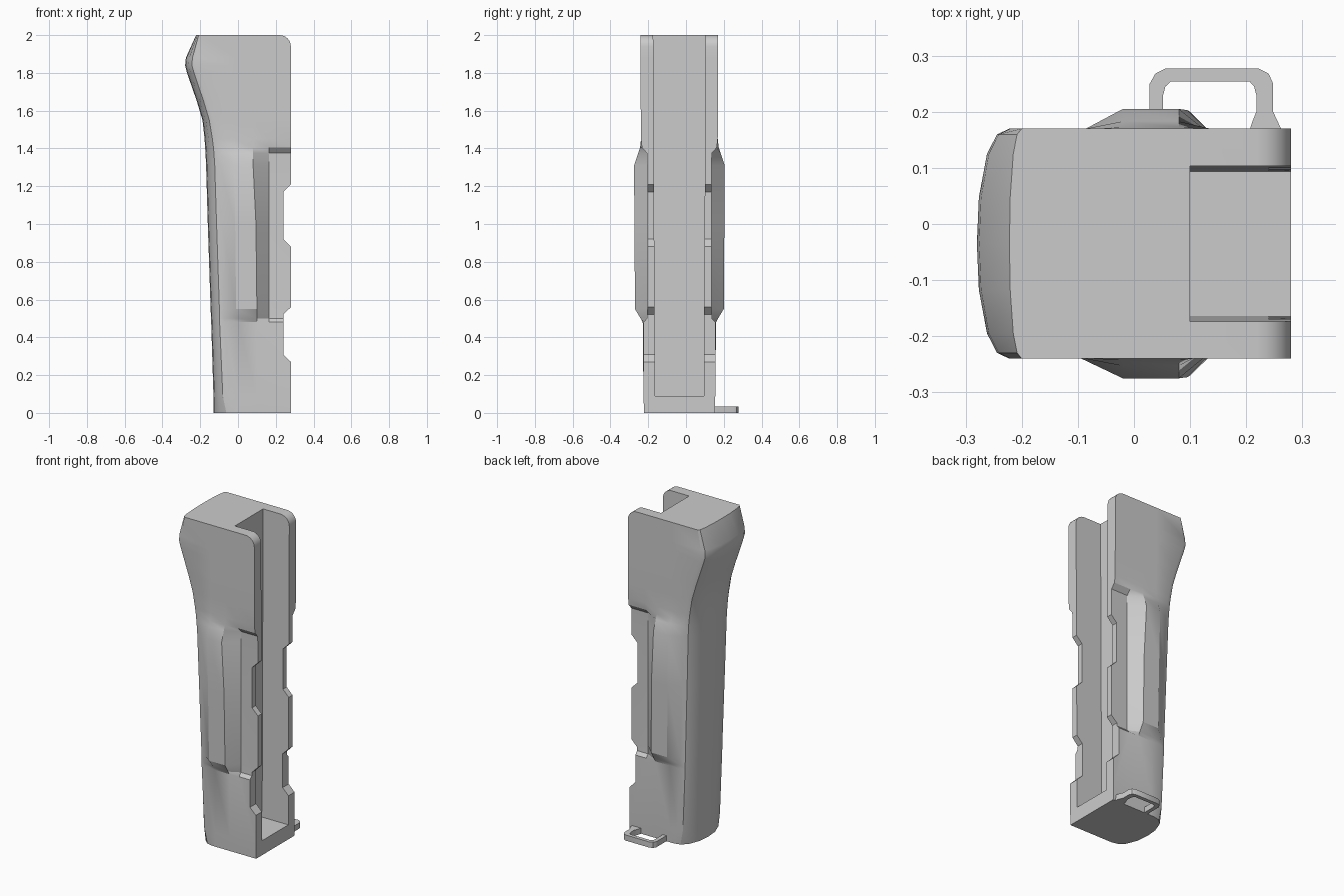
import bpy
import bmesh
import math

cube = bpy.data.objects.get("Cube")
if cube:
    bpy.data.objects.remove(cube, do_unlink=True)

grey = bpy.data.materials.new("plain_grey")
grey.use_nodes = True
GREY = (0.6, 0.6, 0.6, 1)
grey.diffuse_color = GREY
grey.node_tree.nodes["Principled BSDF"].inputs["Base Color"].default_value = GREY

MID = -0.035      # centre plane of the grip in y
FRONT = 0.28      # open edge of the grip in x


def finish(name, bm):
    bmesh.ops.recalc_face_normals(bm, faces=bm.faces)
    mesh = bpy.data.meshes.new(name)
    bm.to_mesh(mesh)
    bm.free()
    mesh.materials.append(grey)
    obj = bpy.data.objects.new(name, mesh)
    bpy.context.collection.objects.link(obj)
    return obj


def loft(name, rings):
    """Skin a list of equal-length closed rings and cap both ends."""
    bm = bmesh.new()
    loops = [[bm.verts.new(p) for p in ring] for ring in rings]
    n = len(loops[0])
    for low, high in zip(loops, loops[1:]):
        for i in range(n):
            j = (i + 1) % n
            bm.faces.new((low[i], low[j], high[j], high[i]))
    bm.faces.new(loops[0])
    bm.faces.new(loops[-1])
    return finish(name, bm)


def cut(target, cutter):
    cutter.hide_render = True
    mod = target.modifiers.new("cut", "BOOLEAN")
    mod.operation = "DIFFERENCE"
    mod.solver = "EXACT"
    mod.object = cutter
    bpy.context.view_layer.objects.active = target
    bpy.ops.object.modifier_apply(modifier=mod.name)
    bpy.data.objects.remove(cutter, do_unlink=True)


def section(z, back, edge, side, panel, rail, x0, x1, x2):
    """Cross-section: curved back, side, raised panel, then thin front rail."""
    d = edge - back
    half = [(back + d * u, side * v)
            for u, v in ((0.06, 0.4), (0.31, 0.78), (0.62, 0.95), (1, 1))]
    half += [(x0, panel), (x1, panel), (x2, rail), (FRONT, rail)]
    ring = [(back, 0)] + half + [(x, -y) for x, y in reversed(half)]
    return [(x, y + MID, z) for x, y in ring]


# Grip body: height, back, side edge, half widths (side, panel, rail), panel x
levels = [
    (0.00, -0.13, -0.02, 0.187, 0.187, 0.187, 0.00, 0.10, 0.165),
    (0.09, -0.13, -0.05, 0.190, 0.190, 0.190, 0.00, 0.10, 0.165),
    (0.48, -0.142, -0.07, 0.192, 0.194, 0.190, 0.00, 0.10, 0.165),
    (0.50, -0.143, -0.07, 0.192, 0.205, 0.172, 0.00, 0.10, 0.165),
    (0.55, -0.145, -0.07, 0.192, 0.235, 0.170, -0.01, 0.10, 0.165),
    (1.00, -0.160, -0.085, 0.196, 0.238, 0.170, -0.015, 0.095, 0.165),
    (1.31, -0.169, -0.095, 0.200, 0.240, 0.170, -0.02, 0.08, 0.165),
    (1.375, -0.172, -0.100, 0.202, 0.218, 0.172, -0.02, 0.08, 0.165),
    (1.405, -0.174, -0.103, 0.202, 0.208, 0.198, -0.02, 0.08, 0.165),
    (1.45, -0.177, -0.110, 0.203, 0.203, 0.203, -0.02, 0.08, 0.165),
    (1.55, -0.188, -0.130, 0.204, 0.204, 0.204, -0.02, 0.08, 0.165),
    (1.65, -0.218, -0.160, 0.205, 0.205, 0.205, -0.02, 0.08, 0.165),
    (1.80, -0.270, -0.210, 0.205, 0.205, 0.205, -0.02, 0.08, 0.165),
    (1.84, -0.280, -0.222, 0.205, 0.205, 0.205, -0.02, 0.08, 0.165),
    (1.88, -0.276, -0.220, 0.205, 0.205, 0.205, -0.02, 0.08, 0.165),
    (2.00, -0.222, -0.200, 0.205, 0.205, 0.205, -0.02, 0.08, 0.165),
]
body = loft("grip_body", [section(*level) for level in levels])


def slot_ring(z, half):
    return [(0.10, MID - half, z), (0.4, MID - half, z),
            (0.4, MID + half, z), (0.10, MID + half, z)]


# Long open channel
cut(body, loft("channel_cutter", [slot_ring(0.09, 0.129), slot_ring(2.1, 0.139)]))


def side_prism(name, profile):
    return loft(name, [[(x, y, z) for x, z in profile] for y in (-0.5, 0.5)])


# Two notches along the front rails
for z0, z1 in ((0.27, 0.56), (0.88, 1.21)):
    cut(body, side_prism("notch_cutter", [
        (FRONT + 0.04, z0 - 0.04), (0.24, z0 + 0.04),
        (0.24, z1 - 0.04), (FRONT + 0.04, z1 + 0.04)]))

# Rounded upper front corner
arc = [(0.22 + 0.06 * math.cos(a), 1.94 + 0.06 * math.sin(a))
       for a in (math.radians(15 * i) for i in range(7))]
cut(body, side_prism("corner_cutter", arc + [(0.22, 2.1), (0.4, 2.1), (0.4, 1.94)]))

# Strap loop at the base, as a flat bar between outer and inner outlines
outer = [(0.028, 0.13), (0.028, 0.25), (0.038, 0.268), (0.056, 0.277),
         (0.222, 0.277), (0.24, 0.268), (0.248, 0.25), (0.248, 0.2),
         (0.262, 0.17), (0.262, 0.13)]
inner = [(0.052, 0.13), (0.052, 0.23), (0.056, 0.245), (0.066, 0.254),
         (0.206, 0.254), (0.214, 0.245), (0.218, 0.23), (0.218, 0.2),
         (0.21, 0.18), (0.195, 0.13)]
bm = bmesh.new()
grid = [[bm.verts.new((x, y, z)) for x, y in line]
        for line, z in ((outer, 0), (outer, 0.035), (inner, 0.035), (inner, 0))]
for k in range(4):
    a, b = grid[k], grid[(k + 1) % 4]
    for i in range(len(outer) - 1):
        bm.faces.new((a[i], a[i + 1], b[i + 1], b[i]))
for i in (0, -1):
    bm.faces.new([line[i] for line in grid])
strap_loop = finish("strap_loop", bm)

# Smooth the soft surfaces, keep creases crisp
for obj in (body, strap_loop):
    bpy.ops.object.select_all(action="DESELECT")
    obj.select_set(True)
    bpy.context.view_layer.objects.active = obj
    bpy.ops.object.shade_smooth_by_angle(angle=math.radians(28))
